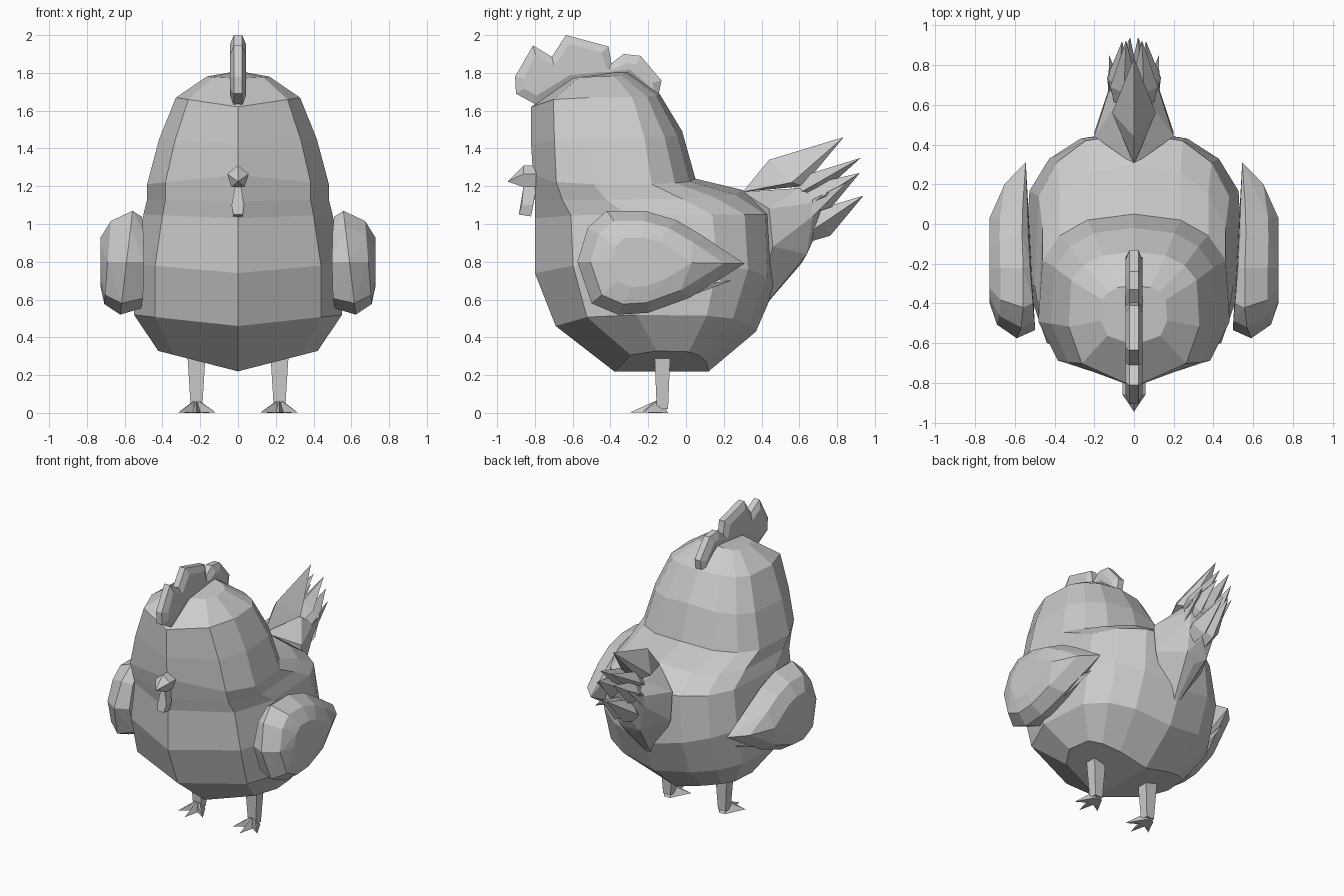
import bpy
import bmesh
import math
from mathutils import Vector

default_cube = bpy.data.objects.get("Cube")
if default_cube:
    bpy.data.objects.remove(default_cube, do_unlink=True)

# One plain grey for the whole bird
grey = bpy.data.materials.new("plain_grey")
grey.use_nodes = True
GREY_VALUE = (0.6, 0.6, 0.6, 1)
grey.diffuse_color = GREY_VALUE
grey.node_tree.nodes["Principled BSDF"].inputs["Base Color"].default_value = GREY_VALUE


def add_object(name, bm, mirrored=False):
    """Turn a bmesh into a flat shaded object, optionally mirrored across x."""
    mesh = bpy.data.meshes.new(name)
    bm.to_mesh(mesh)
    bm.free()
    mesh.materials.append(grey)
    obj = bpy.data.objects.new(name, mesh)
    bpy.context.collection.objects.link(obj)
    if mirrored:
        mirror = obj.modifiers.new("Mirror", 'MIRROR')
        mirror.use_clip = True
    return obj


def add_hull(name, points, mirrored=False):
    """Faceted solid wrapped around a few corner points."""
    bm = bmesh.new()
    for point in points:
        bm.verts.new(point)
    bmesh.ops.convex_hull(bm, input=bm.verts[:])
    loose = [v for v in bm.verts if not v.link_faces]
    bmesh.ops.delete(bm, geom=loose, context='VERTS')
    bmesh.ops.recalc_face_normals(bm, faces=bm.faces[:])
    return add_object(name, bm, mirrored)


def both_sides(points):
    """Add the x-mirrored copy of every point that is off the centre line."""
    return points + [(-x, y, z) for x, y, z in points if x]


def add_blade(name, base, tip, width, thickness, bend=0.5):
    """Pointed feather on both sides: a narrow diamond from base to tip."""
    base, tip = Vector(base), Vector(tip)
    along = (tip - base).normalized()
    side = along.cross(Vector((0, 0, 1))).normalized()
    up = side.cross(along)
    middle = base.lerp(tip, bend)
    points = [base, tip]
    for sign in (-1, 1):
        points.append(middle + side * width * sign)
        points.append(middle + up * thickness * sign)
    return add_hull(name, points, mirrored=True)


# Body and head: half loops stacked upward, then mirrored
# front y, front z, widest y, widest z, half width, back y, back z
LOOPS = [
    (-.38, .22, -.07, .33, .43, .12, .22),
    (-.69, .46, -.10, .52, .56, .37, .43),
    (-.80, .74, -.08, .79, .56, .47, .66),
    (-.80, 1.03, -.12, 1.05, .51, .46, 1.05),
    (-.80, 1.12, -.28, 1.13, .49, .30, 1.18),
    (-.81, 1.26, -.37, 1.21, .49, .05, 1.24),
    (-.82, 1.42, -.38, 1.45, .425, -.02, 1.49),
    (-.82, 1.62, -.40, 1.67, .335, -.14, 1.69),
    (-.61, 1.77, -.44, 1.78, .17, -.31, 1.81),
]
ANGLES = [math.radians(a) for a in (0, 48, 78, 112, 134, 156, 180)]
BOXINESS = .82


def half_loop(front_y, front_z, wide_y, wide_z, width, back_y, back_z):
    points = []
    for angle in ANGLES:
        s, c = math.sin(angle), math.cos(angle)
        end_y, end_z = (front_y, front_z) if c > 0 else (back_y, back_z)
        s = s ** BOXINESS if s > 1e-6 else 0
        y = wide_y + (end_y - wide_y) * abs(c) ** BOXINESS
        points.append((width * s, y, end_z + (wide_z - end_z) * s))
    return points


bm = bmesh.new()
rings = [[bm.verts.new(p) for p in half_loop(*loop)] for loop in LOOPS]
for low, high in zip(rings, rings[1:]):
    for j in range(len(ANGLES) - 1):
        bm.faces.new((low[j], low[j + 1], high[j + 1], high[j]))
bm.faces.new(rings[0][::-1])
bm.faces.new(rings[-1])
add_object("body", bm, mirrored=True)

# Comb: a scalloped outline with raised cheeks
COMB = [(-.79, 1.63), (-.9, 1.69), (-.905, 1.78), (-.81, 1.945), (-.71, 1.885),
        (-.635, 2), (-.41, 1.94), (-.395, 1.85), (-.33, 1.9), (-.24, 1.89),
        (-.13, 1.76), (-.15, 1.66), (-.31, 1.77), (-.6, 1.74)]
bm = bmesh.new()
left = [bm.verts.new((.022, y, z)) for y, z in COMB]
right = [bm.verts.new((-.022, y, z)) for y, z in COMB]
cheeks = [bm.faces.new(left), bm.faces.new(right[::-1])]
for i in range(len(COMB)):
    k = (i + 1) % len(COMB)
    bm.faces.new((left[k], left[i], right[i], right[k]))
bmesh.ops.recalc_face_normals(bm, faces=bm.faces[:])
bmesh.ops.inset_individual(bm, faces=cheeks, thickness=.05, depth=.02)
add_object("comb", bm)

# Beak and wattle
add_hull("beak", both_sides([
    (0, -.945, 1.225), (0, -.86, 1.31), (0, -.78, 1.31), (.057, -.86, 1.265),
    (.057, -.78, 1.265), (.035, -.86, 1.195), (.035, -.78, 1.195)]))
add_hull("wattle", both_sides([
    (.015, -.86, 1.2), (.015, -.79, 1.2), (.034, -.87, 1.1), (.034, -.81, 1.1),
    (.025, -.885, 1.05), (.025, -.82, 1.04)]))

# Tail: a wedge rising from the rump, ending in broad feathers
add_hull("tail_base", both_sides([
    (0, .3, 1.17), (.2, .44, 1.08), (.2, .46, .88), (0, .36, .5), (0, .61, .79),
    (.08, .64, .84), (0, .69, .95), (.13, .67, 1.04), (.11, .72, 1.12), (.09, .6, 1.19)]))
add_hull("tail_top_feather", both_sides([
    (0, .3, 1.17), (0, .44, 1.34), (.11, .56, 1.22), (.06, .62, 1.2), (0, .835, 1.46)]))
add_blade("tail_upper_feather", (.06, .45, 1.08), (.04, .925, 1.35), .07, .06)
add_blade("tail_side_feather", (.1, .45, .98), (.06, .92, 1.27), .06, .075, .6)
add_blade("tail_lower_feather", (.06, .5, .86), (.02, .94, 1.15), .07, .08)
add_hull("tail_outer_feather", [
    (.13, .66, 1.03), (.13, .67, 1.13), (.05, .66, 1.08), (.125, .85, 1.22)], mirrored=True)

# Wings: a rounded teardrop, curving inward to a pointed rear tip
WING = [(-.575, .8), (-.52, .98), (-.42, 1.07), (-.22, 1.07), (-.05, 1.02),
        (.1, .93), (.31, .79), (.02, .61), (-.2, .53), (-.36, .52), (-.5, .58)]
CENTRE_Y, CENTRE_Z = -.23, .8


def wing_ring(scale, x_at):
    ring = []
    for y, z in WING:
        y = CENTRE_Y + (y - CENTRE_Y) * scale
        z = CENTRE_Z + (z - CENTRE_Z) * scale
        ring.append((x_at(y, z), y, z))
    return ring


wing_points = wing_ring(1, lambda y, z: .59 - .15 * max(0, y) - .12 * (z - CENTRE_Z))
wing_points += wing_ring(.8, lambda y, z: .69 - .2 * max(0, y) - .08 * (z - CENTRE_Z))
wing_points += wing_ring(.48, lambda y, z: .727)
wing_points += wing_ring(.88, lambda y, z: .54 + .08 * y)
add_hull("wing", wing_points, mirrored=True)
add_blade("wing_lower_feather", (.6, -.2, .64), (.56, .24, .7), .03, .06, .4)

# Legs and three-toed feet
LEG_X, LEG_Y = .22, -.125
leg_points = []
for height, half_x, half_y in ((.34, .05, .043), (.07, .025, .027), (.02, .03, .03)):
    for sx in (-1, 1):
        for sy in (-1, 1):
            leg_points.append((LEG_X + sx * half_x, LEG_Y + sy * half_y, height))
add_hull("leg", leg_points, mirrored=True)
for label, tip_x, tip_y in (("inner", .12, -.23), ("middle", .22, -.295), ("outer", .315, -.23)):
    near_x = LEG_X + (tip_x - LEG_X) * .3
    toe = [(tip_x, tip_y, .003), (LEG_X, LEG_Y - .01, .075), (near_x, LEG_Y - .06, .05)]
    for sign in (-1, 1):
        toe.append((near_x + sign * .025, LEG_Y - .045, 0))
        toe.append((LEG_X + sign * .025, LEG_Y + .03, 0))
    add_hull("toe_" + label, toe, mirrored=True)
